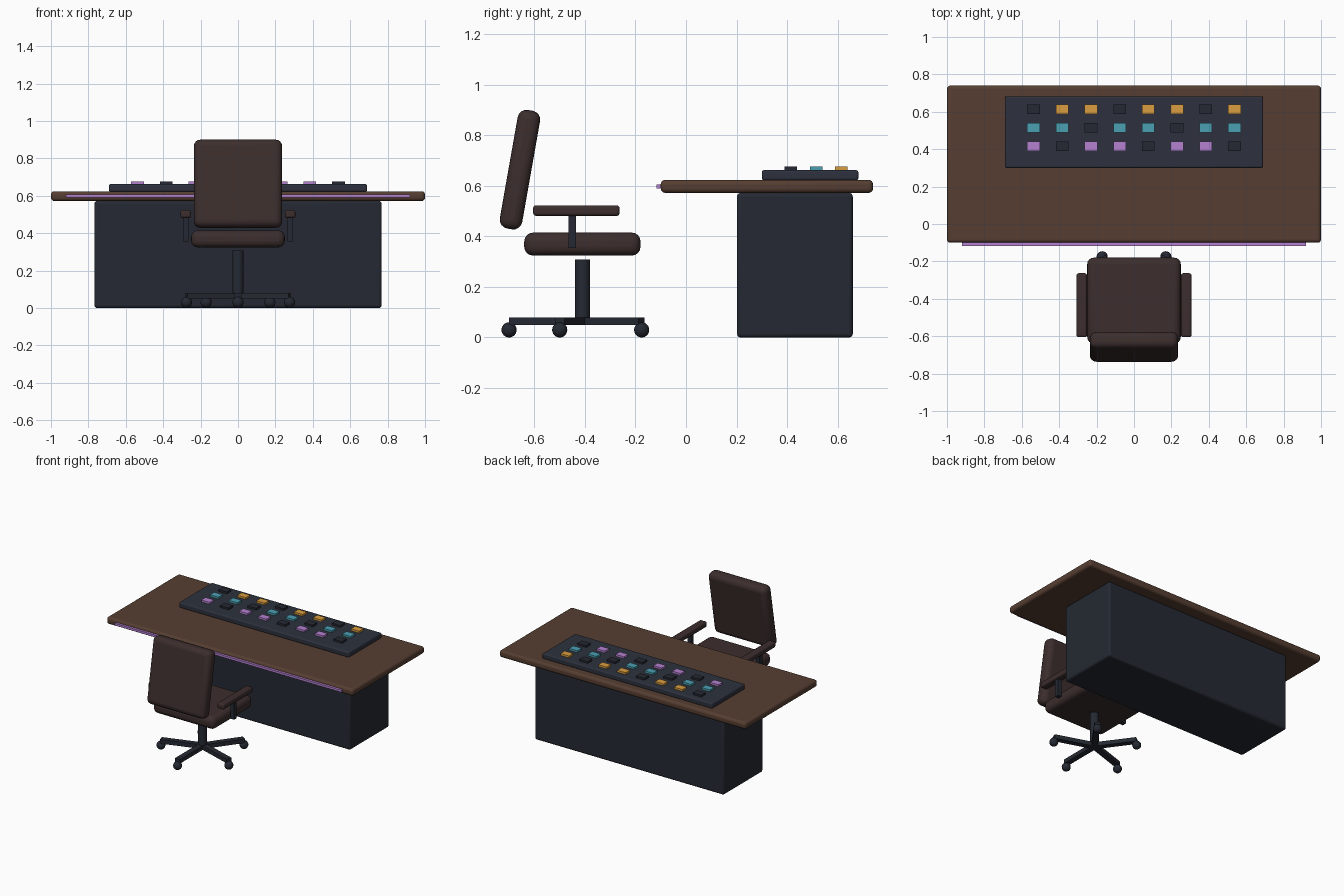
import bpy, math
from mathutils import Vector

if "Cube" in bpy.data.objects:
    bpy.data.objects.remove(bpy.data.objects["Cube"])

def material(name, rgb):
    m = bpy.data.materials.new(name)
    m.diffuse_color = (*rgb, 1)
    m.use_nodes = True
    m.node_tree.nodes["Principled BSDF"].inputs["Base Color"].default_value = m.diffuse_color
    return m

WOOD = material("walnut", (0.093, 0.048, 0.031))
DARK = material("dark_shell", (0.018, 0.022, 0.032))
PANEL = material("panel_grey", (0.026, 0.031, 0.048))
LEATHER = material("leather", (0.045, 0.027, 0.026))
ORANGE = material("orange", (0.71, 0.34, 0.05))
TEAL = material("teal", (0.07, 0.35, 0.45))
PURPLE = material("purple", (0.46, 0.22, 0.64))

def finish(ob, name, mat):
    ob.name = name
    ob.data.materials.append(mat)
    return ob

def box(name, mat, center, size, bevel=0, rot=(0, 0, 0)):
    bpy.ops.mesh.primitive_cube_add(size=1, location=center, rotation=rot)
    ob = bpy.context.object
    ob.scale = size
    bpy.ops.object.transform_apply(location=False, rotation=False, scale=True)
    if bevel:
        mod = ob.modifiers.new("bevel", 'BEVEL')
        mod.width, mod.segments = bevel, 4
        bpy.ops.object.shade_smooth_by_angle(angle=math.radians(35))
    return finish(ob, name, mat)

def span(name, mat, lo, hi, bevel=0):
    lo, hi = Vector(lo), Vector(hi)
    return box(name, mat, (lo + hi) / 2, hi - lo, bevel)

# Desk
span("desk_top", WOOD, (-1, -0.10, 0.572), (1, 0.74, 0.624), 0.018)
span("desk_pedestal", DARK, (-0.768, 0.202, 0), (0.768, 0.66, 0.572), 0.015)
span("edge_light", PURPLE, (-0.92, -0.117, 0.59), (0.92, -0.098, 0.606))
span("control_panel", PANEL, (-0.69, 0.30, 0.622), (0.69, 0.682, 0.662), 0.009)

# Rows of buttons, every third one unlit
for r, (y, lit) in enumerate([(0.614, ORANGE), (0.515, TEAL), (0.415, PURPLE)]):
    for i in range(8):
        mat = DARK if (i + r) % 3 == 0 else lit
        box(f"button_{r}_{i}", mat, (0.1535 * (i - 3.5), y, 0.667), (0.068, 0.05, 0.018))

# Chair cushions
span("seat", LEATHER, (-0.25, -0.64, 0.324), (0.25, -0.18, 0.415), 0.035)
box("backrest", LEATHER, (0, -0.657, 0.664), (0.472, 0.09, 0.476), 0.035,
    (math.radians(-10), 0, 0))

# Armrests
for side, s in (("left", -1), ("right", 1)):
    box(f"armrest_{side}", LEATHER, (s * 0.279, -0.434, 0.502), (0.056, 0.342, 0.042), 0.012)
    box(f"armrest_post_{side}", DARK, (s * 0.279, -0.45, 0.42), (0.03, 0.03, 0.13))

# Column and five-star base with casters
CY = -0.41
bpy.ops.mesh.primitive_cylinder_add(vertices=24, radius=0.03, depth=0.25, location=(0, CY, 0.183))
bpy.ops.object.shade_smooth_by_angle(angle=math.radians(35))
finish(bpy.context.object, "chair_column", DARK)
for i in range(5):
    a = -math.pi / 2 + i * math.tau / 5
    d = Vector((math.cos(a), math.sin(a), 0))
    c = Vector((0, CY, 0))
    box(f"base_leg_{i}", DARK, c + d * 0.145 + Vector((0, 0, 0.065)),
        (0.29, 0.04, 0.03), 0, (0, 0, a))
    bpy.ops.mesh.primitive_uv_sphere_add(segments=20, ring_count=12, radius=0.03,
                                         location=c + d * 0.29 + Vector((0, 0, 0.03)))
    bpy.ops.object.shade_smooth()
    finish(bpy.context.object, f"caster_{i}", DARK)
